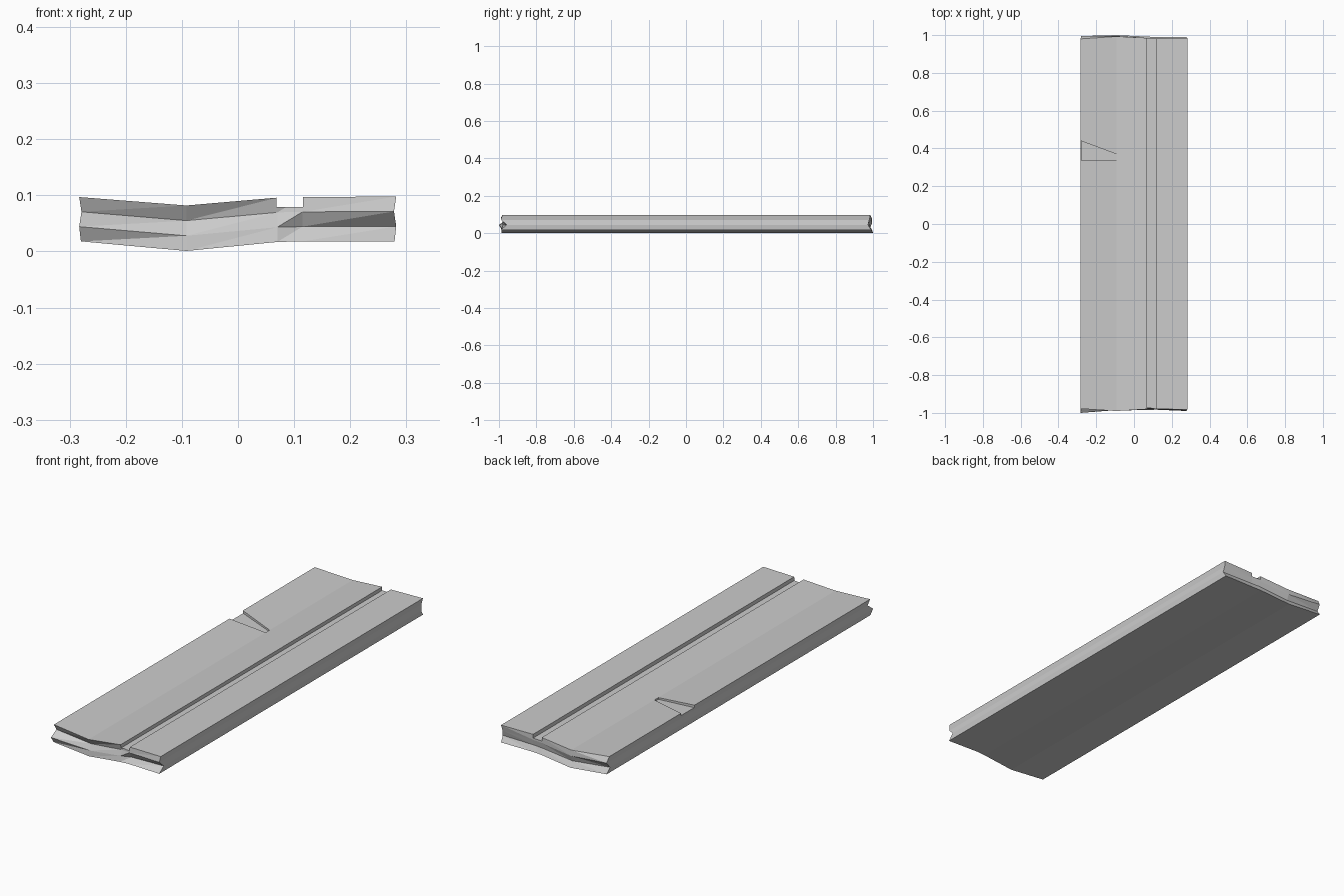
import bpy, bmesh

if "Cube" in bpy.data.objects:
    bpy.data.objects.remove(bpy.data.objects["Cube"])

# Warped plank: columns across the width, rows through the thickness
COLS = [(-0.281, 0.018, 0.097), (-0.092, 0.001, 0.082), (0.07, 0.017, 0.096),
        (0.115, 0.018, 0.097), (0.280, 0.018, 0.098)]
SIDE = [-0.001, 0.002, -0.002, 0.002]          # edge bulge per row, bottom to top
FRONT = [[-0.985, -1.0, -0.965, -0.978], [-0.987, -0.985, -0.972, -0.990],
         [-0.985, -0.980, -0.972, -0.980], [-0.983, -0.965, -0.980, -0.978],
         [-0.990, -0.960, -0.988, -0.983]]
BACK = [[0.995, 0.975, 0.995, 0.980], [1.0, 0.985, 0.995, 0.993],
        [0.992, 0.980, 0.985, 0.985], [0.990, 0.977, 0.982, 0.982],
        [0.990, 0.973, 0.980, 0.986]]


def finish(name, bm):
    bmesh.ops.recalc_face_normals(bm, faces=bm.faces)
    mesh = bpy.data.meshes.new(name)
    bm.to_mesh(mesh)
    bm.free()
    obj = bpy.data.objects.new(name, mesh)
    bpy.context.collection.objects.link(obj)
    return obj


def end_grid(bm, depths):
    grid = []
    for i, (x, lo, hi) in enumerate(COLS):
        edge = -1 if i == 0 else 1 if i == len(COLS) - 1 else 0
        grid.append([bm.verts.new((x + edge * SIDE[r], depths[i][r],
                                   lo + (hi - lo) * r / 3)) for r in range(4)])
    # jagged end cap
    for i in range(len(COLS) - 1):
        for r in range(3):
            a, b, c, d = grid[i][r], grid[i + 1][r], grid[i + 1][r + 1], grid[i][r + 1]
            bm.faces.new((a, b, c))
            bm.faces.new((a, c, d))
    # outline of the cap, in order
    return ([c[0] for c in grid] + grid[-1][1:3]
            + [c[3] for c in reversed(grid)] + [grid[0][2], grid[0][1]])


def prism(name, outline, z0, z1):
    bm = bmesh.new()
    lo = [bm.verts.new((x, y, z0)) for x, y in outline]
    hi = [bm.verts.new((x, y, z1)) for x, y in outline]
    bm.faces.new(lo)
    bm.faces.new(hi)
    for i in range(len(lo)):
        j = (i + 1) % len(lo)
        bm.faces.new((lo[i], lo[j], hi[j], hi[i]))
    return finish(name, bm)


# Plank body
bm = bmesh.new()
front, back = end_grid(bm, FRONT), end_grid(bm, BACK)
for i in range(len(front)):
    j = (i + 1) % len(front)
    bm.faces.new((front[i], front[j], back[j], back[i]))
bmesh.ops.triangulate(bm, faces=[f for f in bm.faces if len(f.verts) > 3])
plank = finish("plank", bm)

# Long split groove and wedge-shaped chip cut into the top
cutters = [
    prism("groove_cutter", [(0.0685, -1.1), (0.116, -1.1), (0.116, 1.1), (0.0685, 1.1)],
          0.079, 0.2),
    prism("chip_cutter", [(-0.30, 0.34), (-0.093, 0.34), (-0.093, 0.37), (-0.30, 0.447)],
          0.074, 0.2),
]
# tilt the chip floor to follow the warped top
for v in cutters[1].data.vertices:
    if v.co.x < -0.2 and v.co.z < 0.1:
        v.co.z = 0.086

bpy.context.view_layer.objects.active = plank
for cutter in cutters:
    mod = plank.modifiers.new(cutter.name, 'BOOLEAN')
    mod.operation = 'DIFFERENCE'
    mod.solver = 'EXACT'
    mod.object = cutter
    bpy.ops.object.modifier_apply(modifier=mod.name)
    bpy.data.objects.remove(cutter)
